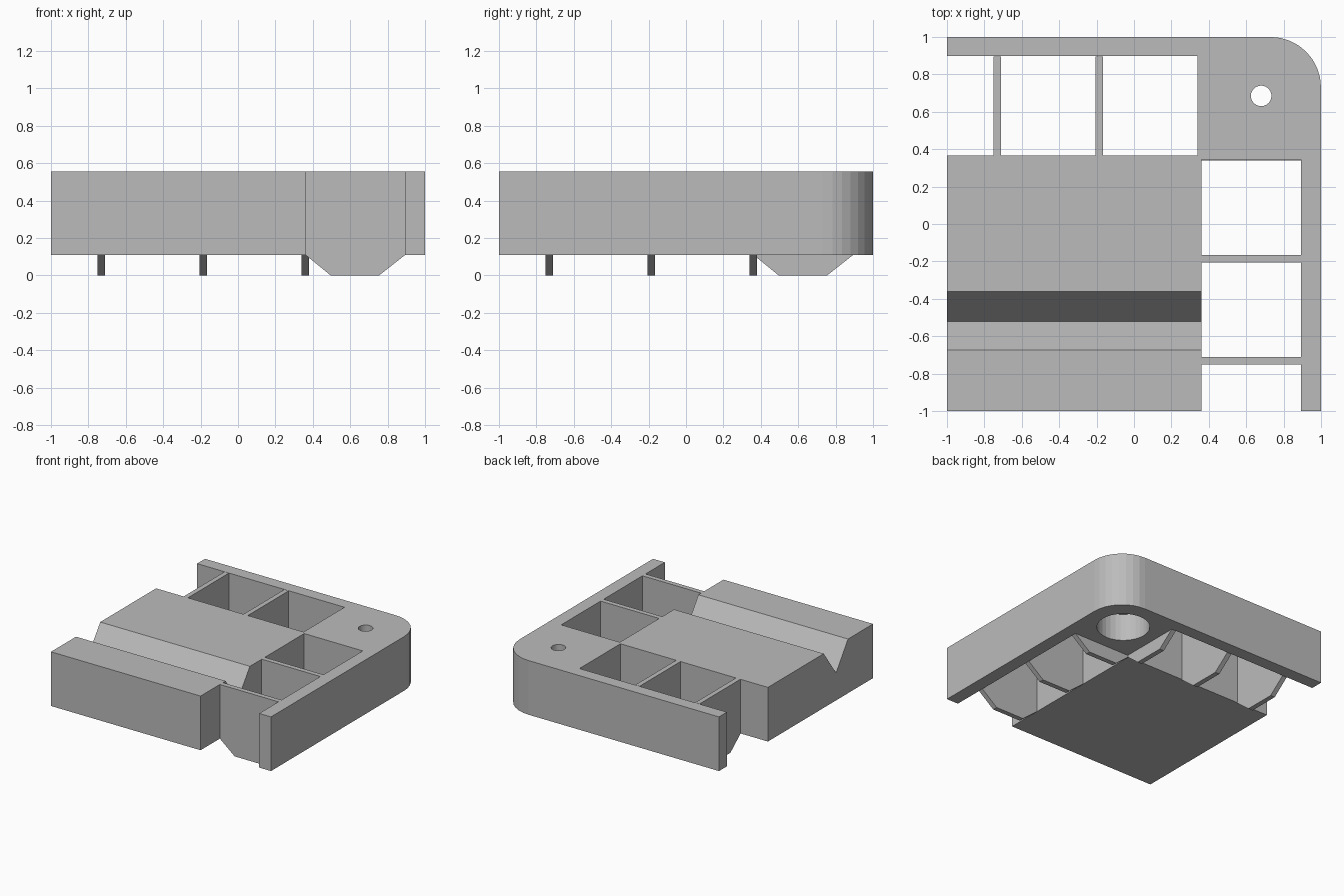
import bpy, bmesh, math
from mathutils import Vector

if "Cube" in bpy.data.objects:
    bpy.data.objects.remove(bpy.data.objects["Cube"])

BOTTOM, TOP = 0.11, 0.555

grey = bpy.data.materials.new("plain_grey")
grey.diffuse_color = (0.5, 0.5, 0.5, 1)
grey.use_nodes = True
grey.node_tree.nodes["Principled BSDF"].inputs["Base Color"].default_value = grey.diffuse_color


def prism(name, outline, offset):
    """Extrude a closed 3D outline along an offset vector."""
    bm = bmesh.new()
    face = bm.faces.new([bm.verts.new(p) for p in outline])
    ext = bmesh.ops.extrude_face_region(bm, geom=[face])
    verts = [g for g in ext["geom"] if isinstance(g, bmesh.types.BMVert)]
    bmesh.ops.translate(bm, verts=verts, vec=Vector(offset))
    bmesh.ops.recalc_face_normals(bm, faces=bm.faces)
    mesh = bpy.data.meshes.new(name)
    bm.to_mesh(mesh)
    bm.free()
    mesh.materials.append(grey)
    obj = bpy.data.objects.new(name, mesh)
    bpy.context.collection.objects.link(obj)
    return obj


def drill(target, centre, radius, z0, z1, sides):
    """Cut a vertical round hole."""
    ring = [(centre[0] + radius * math.cos(math.tau * i / sides),
             centre[1] + radius * math.sin(math.tau * i / sides), z0)
            for i in range(sides)]
    cutter = prism("hole_cutter", ring, (0, 0, z1 - z0))
    cutter.hide_render = True
    mod = target.modifiers.new("hole", "BOOLEAN")
    mod.operation = "DIFFERENCE"
    mod.solver = "EXACT"
    mod.object = cutter
    bpy.context.view_layer.objects.active = target
    bpy.ops.object.modifier_apply(modifier=mod.name)
    bpy.data.objects.remove(cutter)


# Centre block with a V groove across the top
block_profile = [(-1, BOTTOM), (0.365, BOTTOM), (0.365, TOP), (-0.36, TOP),
                 (-0.52, 0.335), (-0.675, TOP), (-1, TOP)]
prism("grooved_block", [(-1, y, z) for y, z in block_profile], (1.36, 0, 0))

# L-shaped outer frame with a rounded solid corner
R = 0.27
outline = [(-1, 0.897), (0.34, 0.897), (0.34, 0.345), (0.893, 0.345),
           (0.893, -1), (1, -1)]
outline += [(1 - R + R * math.cos(math.radians(a * 11.25)),
             1 - R + R * math.sin(math.radians(a * 11.25))) for a in range(9)]
outline.append((-1, 1))
frame = prism("corner_frame", [(x, y, BOTTOM) for x, y in outline],
              (0, 0, TOP - BOTTOM))

# Small through hole with a wide counterbore underneath
drill(frame, (0.68, 0.685), 0.2, 0.0, 0.335, 32)
drill(frame, (0.68, 0.685), 0.055, 0.2, 0.7, 24)

# Hanging ribs with chamfered lower edges, three on each arm
rib_profile = [(0.36, BOTTOM), (0.495, 0), (0.755, 0), (0.895, BOTTOM)]
rib_full = rib_profile + [(0.895, TOP), (0.36, TOP)]
T = 0.04
for i, c in enumerate((-0.73, -0.186, 0.36)):
    # The innermost rib only shows below the solid corner
    shape = rib_full if i < 2 else rib_profile
    prism(f"back_rib_{i + 1}", [(c - T / 2, v, z) for v, z in shape], (T, 0, 0))
    prism(f"side_rib_{i + 1}", [(v, c - T / 2, z) for v, z in shape], (0, T, 0))
